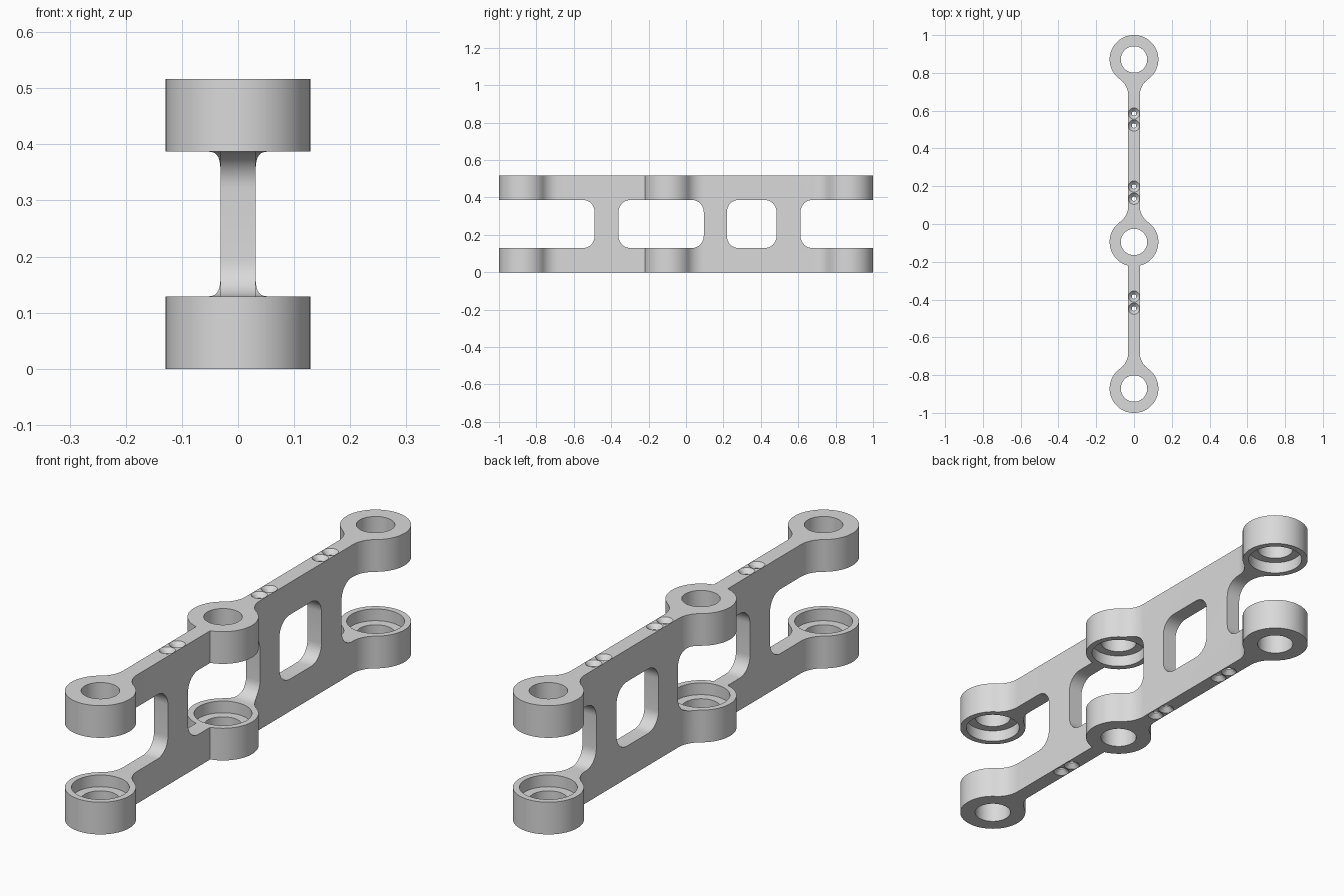
import bpy, bmesh
from math import sin, cos, pi, sqrt, atan2, acos

if "Cube" in bpy.data.objects:
    bpy.data.objects.remove(bpy.data.objects["Cube"], do_unlink=True)

HEIGHT = 0.516            # overall height
EAR = 0.129               # ring radius and thickness of each ring
WEB = 0.031               # half thickness of the plate
FILLET = 0.1              # blend between ring and plate
RINGS = (-0.871, -0.095, 0.871)

grey = bpy.data.materials.new("light grey")
grey.use_nodes = True
colour = (0.7, 0.7, 0.7, 1)
grey.diffuse_color = colour
grey.node_tree.nodes["Principled BSDF"].inputs["Base Color"].default_value = colour


def arc(cx, cy, r, a, b, n):
    return [(cx + r * cos(a + (b - a) * i / n), cy + r * sin(a + (b - a) * i / n))
            for i in range(n + 1)]


def make_object(name, bm):
    bmesh.ops.recalc_face_normals(bm, faces=bm.faces)
    mesh = bpy.data.meshes.new(name)
    bm.to_mesh(mesh)
    bm.free()
    obj = bpy.data.objects.new(name, mesh)
    bpy.context.collection.objects.link(obj)
    mesh.materials.append(grey)
    return obj


def prism(name, points, place, offset):
    """Extrude a flat outline; place maps 2D points into space."""
    bm = bmesh.new()
    face = bm.faces.new([bm.verts.new(place(p)) for p in points])
    out = bmesh.ops.extrude_face_region(bm, geom=[face])
    verts = [v for v in out["geom"] if isinstance(v, bmesh.types.BMVert)]
    bmesh.ops.translate(bm, verts=verts, vec=offset)
    return make_object(name, bm)


def lathe(name, profile, y, n):
    """Solid of revolution about a vertical axis from (radius, z) pairs."""
    bm = bmesh.new()
    loops = [[bm.verts.new((px, py, z)) for px, py in arc(0, y, r, 0, 2 * pi, n)[:-1]]
             for r, z in profile]
    for low, high in zip(loops, loops[1:]):
        for i in range(n):
            j = (i + 1) % n
            bm.faces.new((low[i], low[j], high[j], high[i]))
    bm.faces.new(loops[0][::-1])
    bm.faces.new(loops[-1])
    return make_object(name, bm)


# Plan outline: three rings on a thin plate, with blended necks
reach = sqrt((EAR + FILLET) ** 2 - (WEB + FILLET) ** 2)
neck = atan2(reach, WEB + FILLET)
fx = WEB + FILLET
front, middle, back = RINGS
side = arc(0, front, EAR, -pi / 2, neck, 36)
side += arc(fx, front + reach, FILLET, pi + neck, pi, 10)[1:]
side += arc(0, middle, EAR, -acos(WEB / EAR), neck, 34)
side += arc(fx, middle + reach, FILLET, pi + neck, pi, 10)[1:]
side += arc(fx, back - reach, FILLET, pi, pi - neck, 10)
side += arc(0, back, EAR, -neck, pi / 2, 36)[1:]
outline = side + [(-x, y) for x, y in side[-2:0:-1]]
frame = prism("hinge_frame", outline, lambda p: (p[0], p[1], 0), (0, 0, HEIGHT))

cutters = []

# Rounded openings through the plate, leaving three upright columns
R = 0.065
z0, z1 = EAR, HEIGHT - EAR
for a, b in ((-1.3, -0.488), (-0.361, 0.095), (0.218, 0.484), (0.612, 1.3)):
    corners = ((b - R, z0 + R, -pi / 2), (b - R, z1 - R, 0),
               (a + R, z1 - R, pi / 2), (a + R, z0 + R, pi))
    pts = [p for cy, cz, t in corners for p in arc(cy, cz, R, t, t + pi / 2, 10)]
    cutters.append(prism("opening_cutter", pts, lambda p: (-0.3, p[0], p[1]), (0.6, 0, 0)))

# Bores with bearing seats on the inner faces of each ring pair
BORE, SEAT, DEPTH = 0.07, 0.105, 0.047
for y in RINGS:
    cutters.append(lathe("bore_cutter", [
        (BORE, -0.1), (BORE, z0 - DEPTH), (SEAT, z0 - DEPTH),
        (SEAT, z1 + DEPTH), (BORE, z1 + DEPTH), (BORE, HEIGHT + 0.1)], y, 64))

# Countersunk screw holes in pairs along each column
for centre in (-0.416, 0.166, 0.553):
    for y in (centre - 0.032, centre + 0.032):
        cutters.append(lathe("screw_cutter", [
            (0.04, -0.01), (0.012, 0.018), (0.012, HEIGHT - 0.018),
            (0.04, HEIGHT + 0.01)], y, 24))

bpy.ops.object.select_all(action="DESELECT")
bpy.context.view_layer.objects.active = frame
frame.select_set(True)
for cutter in cutters:
    mod = frame.modifiers.new("cut", "BOOLEAN")
    mod.operation = "DIFFERENCE"
    mod.solver = "EXACT"
    mod.object = cutter
    bpy.ops.object.modifier_apply(modifier=mod.name)
    bpy.data.objects.remove(cutter, do_unlink=True)

bpy.ops.object.shade_smooth_by_angle(angle=pi / 6)
